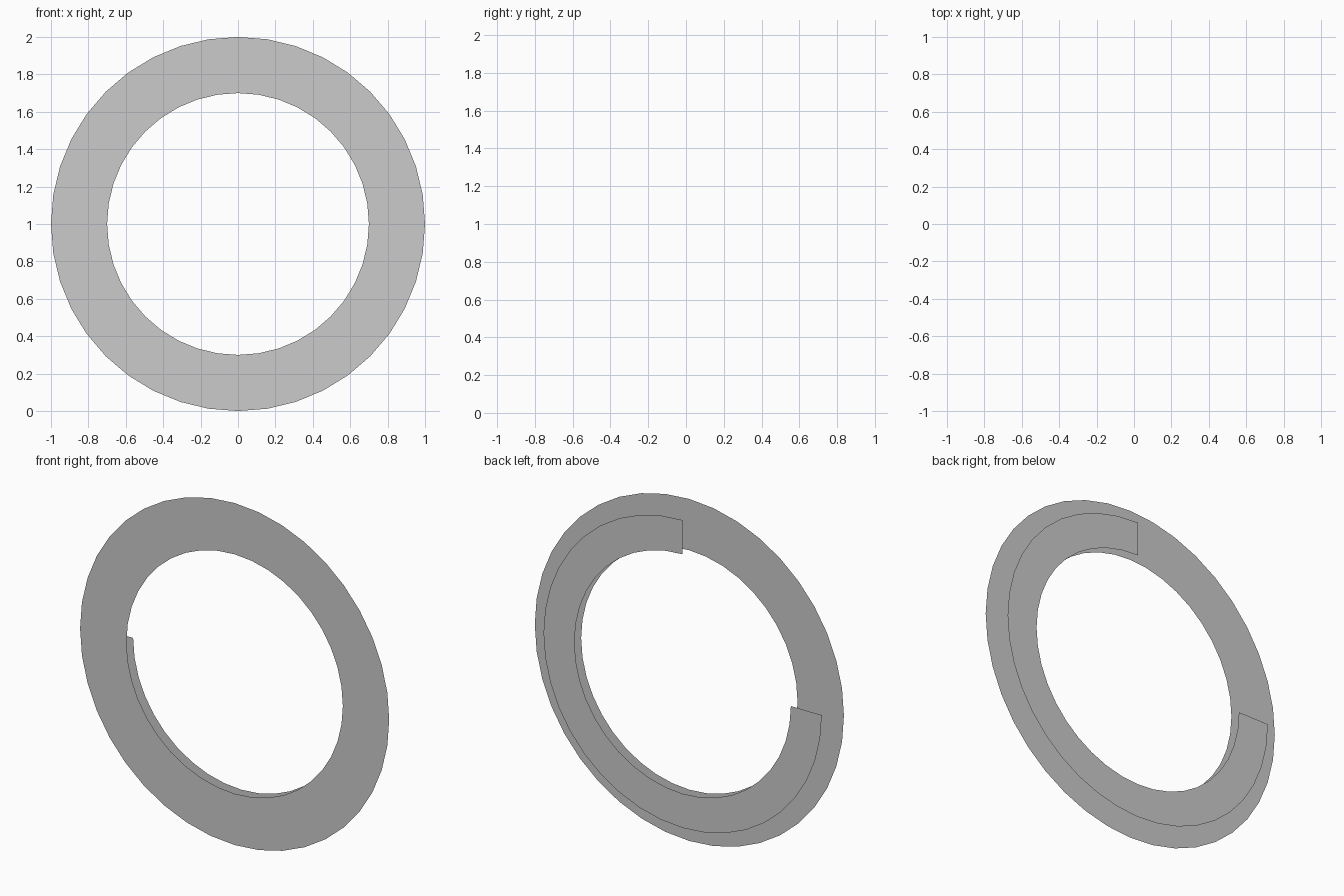
import bpy, bmesh, math

if "Cube" in bpy.data.objects:
    bpy.data.objects.remove(bpy.data.objects["Cube"])

STEP = 40  # segments per full turn


def flat_band(name, r_in, r_out, y, start, segments):
    """Zero-thickness band of quads in the xz plane, running clockwise from start."""
    bm = bmesh.new()
    closed = segments == STEP
    pairs = []
    for i in range(segments if closed else segments + 1):
        a = start - 2 * math.pi * i / STEP
        c, s = math.cos(a), math.sin(a)
        pairs.append([bm.verts.new((r * c, y, 1 + r * s)) for r in (r_in, r_out)])
    for i in range(segments):
        (a, b), (d, e) = pairs[i], pairs[(i + 1) % len(pairs)]
        bm.faces.new((a, d, e, b))
    bm.normal_update()
    # Front faces -y
    if bm.faces[:][0].normal.y > 0:
        bmesh.ops.reverse_faces(bm, faces=bm.faces[:])
    mesh = bpy.data.meshes.new(name)
    bm.to_mesh(mesh)
    bm.free()
    obj = bpy.data.objects.new(name, mesh)
    bpy.context.collection.objects.link(obj)
    return obj


# Full ring in front
flat_band("front_ring", 0.70, 1.00, -0.031, math.pi / 2, STEP)
# Three-quarter arc behind it, from the top round the +x side to -x
flat_band("rear_arc", 0.70, 0.90, 0.031, math.pi / 2, STEP * 3 // 4)
